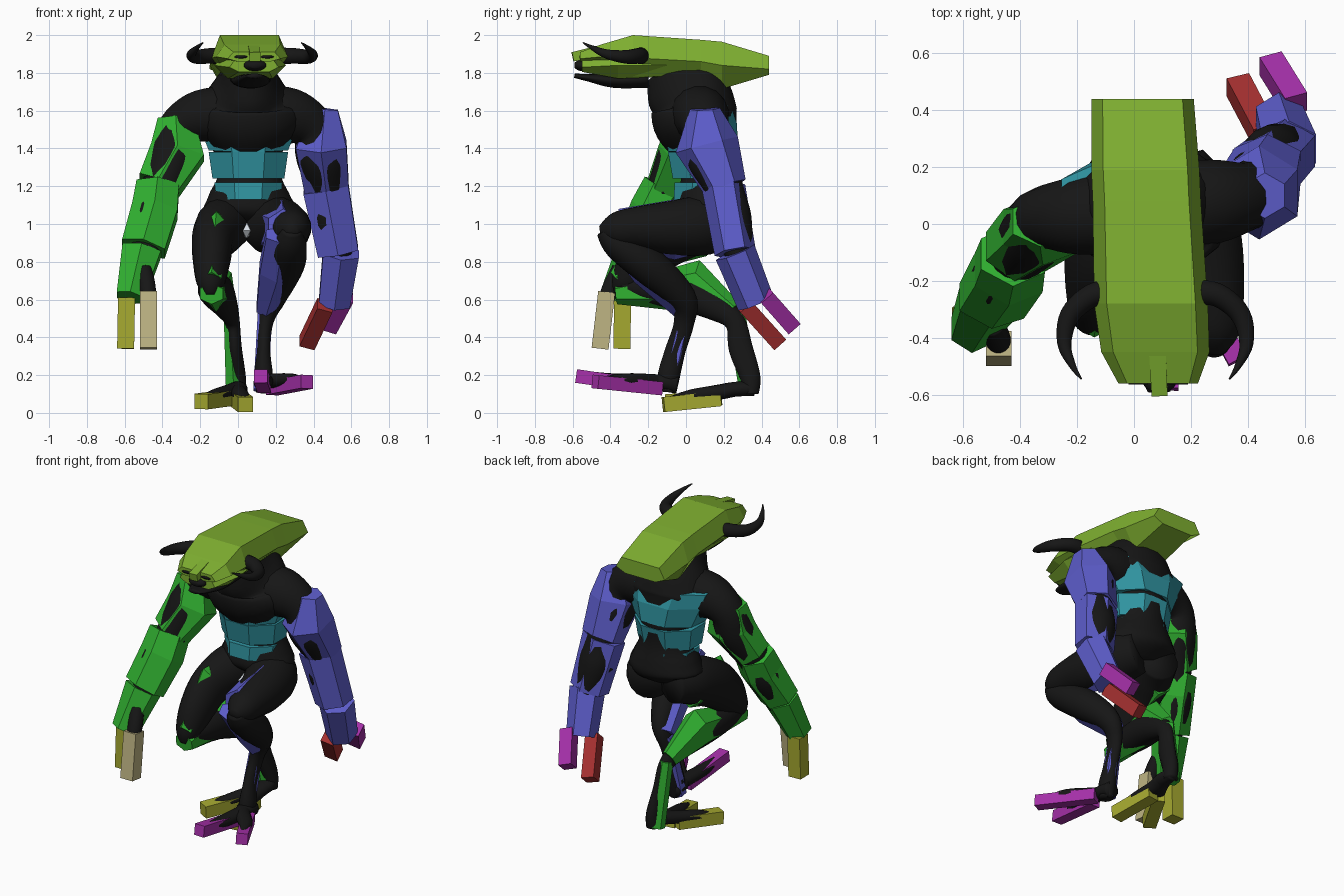
import bpy, bmesh, math
from mathutils import Vector

COL = dict(black=(.008, .008, .008), olive=(.21, .43, .03), green=(.03, .43, .03),
           blue=(.11, .11, .6), teal=(.03, .3, .36), red=(.38, .03, .03),
           magenta=(.38, .03, .4), yellow=(.38, .4, .03), beige=(.52, .46, .23),
           white=(.7, .75, .8))
MATS = {}
for n, c in COL.items():
    MATS[n] = bpy.data.materials.new(n)
    MATS[n].diffuse_color = (*c, 1)


def skin(name, rings, mat, smooth=False):
    """Bridge a list of equal-length rings and cap both ends."""
    bm = bmesh.new()
    vs = [[bm.verts.new(p) for p in r] for r in rings]
    k = len(vs[0])
    for a, b in zip(vs, vs[1:]):
        for i in range(k):
            bm.faces.new((a[i], a[(i + 1) % k], b[(i + 1) % k], b[i]))
    bm.faces.new(vs[0])
    bm.faces.new(vs[-1])
    bmesh.ops.recalc_face_normals(bm, faces=bm.faces)
    for f in bm.faces:
        f.smooth = smooth
    me = bpy.data.meshes.new(name)
    bm.to_mesh(me)
    bm.free()
    me.materials.append(MATS[mat])
    ob = bpy.data.objects.new(name, me)
    bpy.context.collection.objects.link(ob)
    return ob


def catmull(pts, steps=5):
    pts = [p if len(p) == 5 else (*p, p[3]) for p in pts]
    out = []
    for i in range(len(pts) - 1):
        q = [pts[max(i - 1, 0)], pts[i], pts[i + 1], pts[min(i + 2, len(pts) - 1)]]
        for s in range(steps):
            t = s / steps
            out.append(tuple(.5 * (2 * b + (c - a) * t + (2*a - 5*b + 4*c - d) * t * t
                                   + (3*b - a - 3*c + d) * t ** 3) for a, b, c, d in zip(*q)))
    return out + [pts[-1]]


def loft(name, pts, mat, n=6, axis=(1, 0, 0)):
    """Sweep an n-gon through (x, y, z, half width, half depth) stations."""
    pts = [p if len(p) == 5 else (*p, p[3]) for p in pts]
    k = 1 / math.cos(math.pi / n) if n in (4, 8) else 1
    P = [Vector(p[:3]) for p in pts]
    rings = []
    for i, p in enumerate(pts):
        t = (P[min(i + 1, len(P) - 1)] - P[max(i - 1, 0)]).normalized()
        u = Vector(axis)
        u = (u - u.dot(t) * t).normalized()
        v = t.cross(u)
        rings.append([P[i] + k * (u * p[3] * math.cos(a) + v * p[4] * math.sin(a))
                      for a in (math.tau * (j + .5) / n for j in range(n))])
    return skin(name, rings, mat, n > 8)


def flesh(name, pts, axis=(1, 0, 0)):
    return loft(name, catmull(pts), 'black', 16, axis)


def digit(name, a, b, mat, h=.042):
    return loft(name, [(*a, h), (*b, h)], mat, 4)


# torso
flesh('torso', [(.05, .12, .99, .08, .08), (.06, .12, 1.06, .24, .17), (.06, .12, 1.15, .22, .17),
                (.06, .12, 1.26, .17, .15), (.055, .1, 1.4, .19, .18), (.055, .05, 1.55, .29, .23),
                (.055, .03, 1.66, .24, .22), (.06, -.03, 1.75, .16, .21), (.06, -.1, 1.84, .12, .14)])
loft('belly_plate', [(.055, .09, 1.24, .19, .16), (.055, .09, 1.38, .21, .185)], 'teal', 8)
loft('chest_plate', [(.055, .09, 1.395, .21, .185), (.055, .08, 1.54, .27, .19),
                     (.055, .1, 1.65, .31, .14)], 'teal', 8)
loft('waist_plate', [(.055, .1, 1.13, .17, .165), (.055, .1, 1.22, .18, .16)], 'teal', 8)

# head shell: (y, centre x, half width, bottom, middle, top)
def shell(name, rows):
    skin(name, [[(c + w * f, y, z) for f, z in ((-.78, t), (.78, t), (1, m), (.62, b), (-.62, b), (-1, m))]
                for y, c, w, b, m, t in rows], 'olive')

shell('head_shell', [(.44, .03, .18, 1.79, 1.82, 1.89), (.19, .04, .19, 1.715, 1.84, 1.965),
                     (.08, .045, .19, 1.78, 1.86, 1.975), (-.28, .06, .2, 1.78, 1.88, 2.0),
                     (-.45, .075, .19, 1.865, 1.885, 1.95), (-.56, .085, .14, 1.86, 1.875, 1.91)])
shell('muzzle_shell', [(-.1, .055, .17, 1.78, 1.84, 1.9), (-.36, .065, .19, 1.77, 1.84, 1.88),
                       (-.55, .085, .13, 1.805, 1.83, 1.87)])
loft('nose_ridge', [(.08, -.4, 1.93, .03, .03), (.09, -.6, 1.885, .028, .025)], 'olive', 4)
flesh('nostrils', [(.09, -.5, 1.84, .05, .03), (.09, -.56, 1.84, .06, .03), (.09, -.59, 1.84, .03, .015)])
flesh('lower_jaw', [(.065, -.2, 1.77, .11, .05), (.07, -.38, 1.76, .1, .04),
                    (.085, -.52, 1.775, .07, .02), (.088, -.59, 1.785, .04, .012)])
for s in (-1, 1):
    side = 'right' if s > 0 else 'left'
    flesh('eye_' + side, [(.085 + s * .07, -.53, 1.885, .035, .01), (.085 + s * .07, -.565, 1.885, .035, .008)])
    # horns curve outwards, forwards and up
    flesh('horn_' + side, [(.07 + s * .13, -.24, 1.89, .045), (.075 + s * .22, -.25, 1.89, .042),
                           (.075 + s * .3, -.32, 1.885, .036), (.075 + s * .32, -.42, 1.9, .025),
                           (.075 + s * .29, -.5, 1.935, .012), (.075 + s * .26, -.545, 1.96, .003)],
          (0, 0, 1))

# left arm, reaching forwards
flesh('left_arm', [(0, .05, 1.58, .16), (-.2, .03, 1.57, .14), (-.32, .02, 1.5, .11), (-.35, -.03, 1.36, .125),
                   (-.42, -.12, 1.16, .1), (-.46, -.19, 1.02, .115), (-.51, -.31, .76, .065),
                   (-.55, -.37, .63, .05)], (0, 1, 0))
loft('left_upper_arm_shell', [(-.33, .01, 1.56, .11, .09), (-.32, -.02, 1.38, .165, .13),
                              (-.42, -.1, 1.2, .13, .11)], 'green')
loft('left_forearm_shell', [(-.425, -.11, 1.2, .13, .12), (-.44, -.17, 1.07, .14, .13),
                            (-.5, -.27, .87, .135, .11)], 'green')
loft('left_hand_shell', [(-.51, -.27, .86, .12, .1), (-.57, -.375, .61, .085, .085)], 'green')
digit('left_finger_outer', (-.59, -.335, .61), (-.595, -.34, .34), 'yellow', .045)
digit('left_finger_inner', (-.475, -.42, .64), (-.475, -.455, .34), 'beige', .045)
flesh('left_knuckle', [(-.5, -.35, .76, .045), (-.48, -.4, .66, .045), (-.475, -.43, .57, .04), (-.475, -.44, .5, .01)])

# right arm, swung backwards
flesh('right_arm', [(.1, .06, 1.58, .16), (.28, .08, 1.57, .15), (.4, .1, 1.5, .12), (.44, .13, 1.36, .135),
                    (.475, .21, 1.17, .1), (.49, .24, 1.02, .11), (.54, .3, .78, .065),
                    (.52, .36, .63, .05)], (0, 1, 0))
loft('right_upper_arm_shell', [(.46, .1, 1.61, .08, .08), (.44, .11, 1.42, .155, .17),
                               (.47, .21, 1.19, .135, .115)], 'blue')
loft('right_forearm_shell', [(.465, .2, 1.19, .14, .115), (.53, .26, .85, .125, .11)], 'blue')
loft('right_hand_shell', [(.545, .26, .85, .11, .11), (.51, .37, .58, .095, .1)], 'blue')
digit('right_finger_outer', (.57, .42, .62), (.48, .565, .455), 'magenta')
digit('right_finger_inner', (.46, .31, .57), (.365, .49, .37), 'red')

# right leg, stepping forwards
flesh('right_thigh', [(.13, .2, 1.0, .13), (.19, .08, .99, .16), (.24, -.08, .98, .145), (.27, -.25, .98, .12, .115),
                      (.285, -.38, .97, .09), (.285, -.455, .96, .03)])
flesh('right_shin', [(.285, -.43, .97, .05), (.275, -.36, .89, .09, .08), (.25, -.2, .78, .1, .1),
                     (.19, -.02, .61, .065, .075), (.145, -.01, .48, .042, .055), (.135, -.06, .32, .038, .055),
                     (.135, -.09, .2, .05, .06), (.135, -.1, .11, .04, .05)])
loft('right_thigh_shell', [(.19, .08, .98, .13, .13), (.23, -.06, .97, .13, .16), (.24, -.36, .98, .09, .1)], 'blue')
loft('right_shin_shell', [(.235, -.39, .94, .1, .06), (.205, -.2, .76, .105, .1), (.145, .0, .55, .055, .07)], 'blue')
loft('right_ankle_shell', [(.14, 0, .54, .04, .045), (.125, -.1, .12, .05, .05)], 'blue')
for tag, a, b, top in (('inner', (.14, -.2, .14), (.12, -.58, .195), (.12, -.57, .215)),
                       ('outer', (.18, -.14, .13), (.365, -.48, .165), (.34, -.45, .18))):
    digit('right_toe_' + tag, a, b, 'magenta', .036)
    flesh('right_foot_' + tag, [(.135, -.05, .15, .05), (.145, -.16, .165, .05, .04),
                                ((a[0] + b[0]) / 2, (a[1] + b[1]) / 2, .175, .042, .035), (*top, .012)])

# left leg, crouched with the heel behind
flesh('left_thigh', [(-.03, .2, 1.0, .12), (-.08, .06, .99, .14, .15), (-.13, -.1, .92, .115, .15),
                     (-.14, -.23, .81, .1, .13), (-.145, -.32, .69, .075, .08), (-.145, -.35, .62, .03)])
flesh('left_shin', [(-.14, -.34, .67, .06), (-.13, -.2, .66, .085, .09), (-.11, -.02, .64, .09, .1),
                    (-.06, .16, .56, .06, .075), (-.03, .26, .48, .04, .055), (-.015, .29, .34, .036, .065),
                    (0, .34, .19, .042, .055), (0, .345, .1, .045, .04)])
loft('left_thigh_shell', [(-.1, .1, .95, .1, .12), (-.115, -.12, .93, .075, .16), (-.14, -.34, .69, .06, .08)], 'green')
loft('left_shin_shell', [(-.14, -.37, .63, .07, .055), (-.115, .05, .67, .095, .14), (-.05, .245, .53, .05, .065)], 'green')
loft('left_ankle_shell', [(-.045, .265, .52, .035, .05), (-.02, .335, .1, .05, .05)], 'green')
for tag, a, b in (('inner', (0, .18, .075), (.04, -.12, .044)), ('outer', (-.05, .17, .08), (-.195, -.09, .06))):
    digit('left_toe_' + tag, a, b, 'yellow', .04)
    flesh('left_foot_' + tag, [(0, .36, .13, .04), (-.005, .26, .125, .055, .04), (*a[:2], .11, .045, .04),
                               ((a[0] + b[0]) / 2, (a[1] + b[1]) / 2, .09, .04, .035), (b[0], b[1] + .03, .065, .02)])

# small floating gem at the body's origin
skin('gem', [[(.045 + r * math.cos(a), r * math.sin(a), z) for a in (i * math.tau / 6 for i in range(6))]
             for r, z in ((.003, .925), (.042, .965), (.003, 1.005))], 'white')
